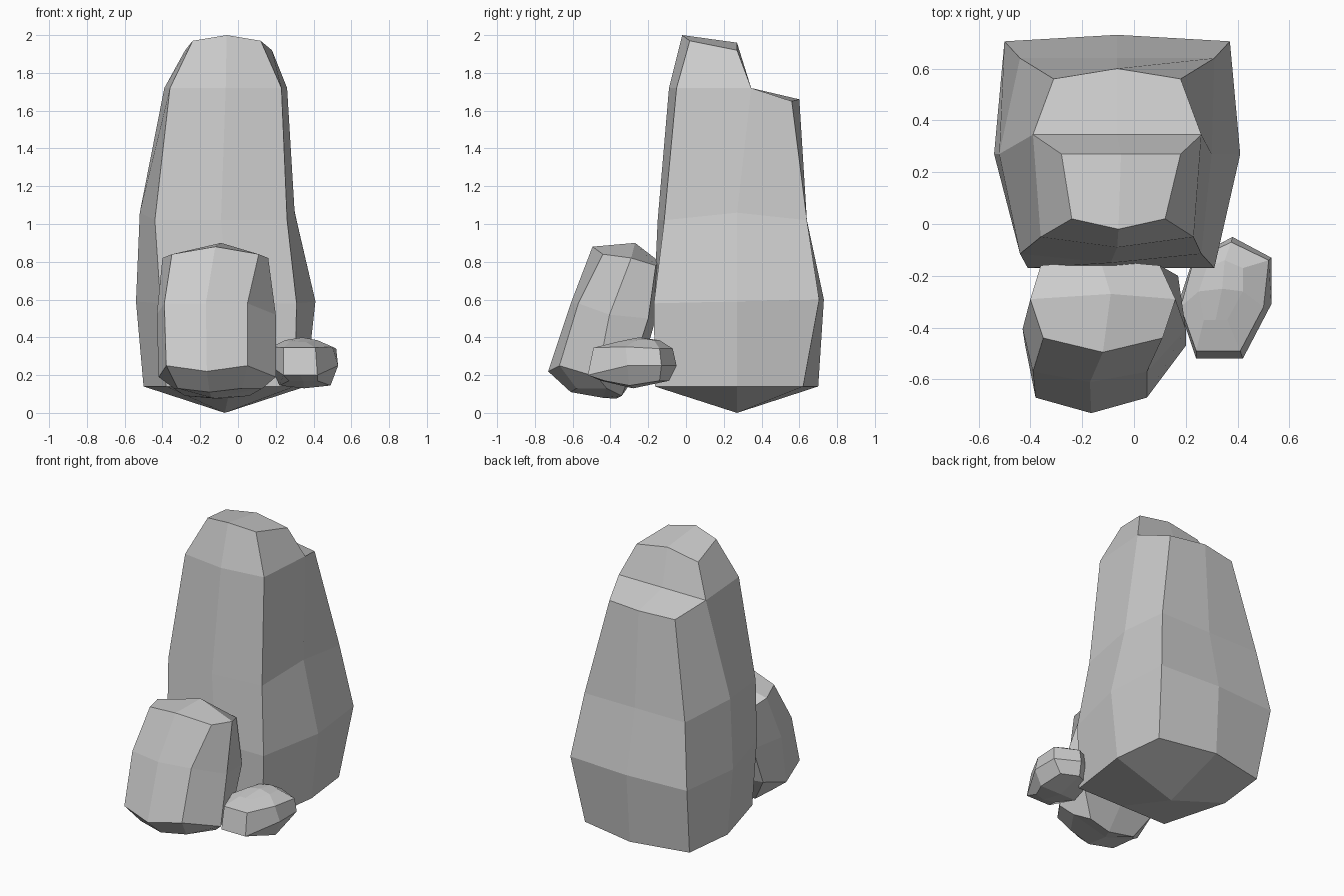
import bpy, bmesh


def row_points(xl, xr, y, z, dy=0, dz=0):
    """Left, middle and right point; the middle one bows by dy, dz."""
    return [(xl, y, z), ((xl + xr) / 2, y + dy, z + dz), (xr, y, z)]


def make_rock(name, rings, bottom, top):
    """Loft eight-sided rings, each given as front, side and back rows."""
    bm = bmesh.new()
    loops = []
    for front, side, back in rings:
        f, s, b = (row_points(*r) for r in (front, side, back))
        loop = f + [s[2]] + b[::-1] + [s[0]]
        loops.append([bm.verts.new(p) for p in loop])
    for lo, hi in zip(loops, loops[1:]):
        for i in range(8):
            j = (i + 1) % 8
            bm.faces.new((lo[i], lo[j], hi[j], hi[i]))
    # Close each end with four quads around a centre point
    for loop, centre in ((loops[0], bottom), (loops[-1], top)):
        c = bm.verts.new(centre)
        for i in (1, 3, 5, 7):
            bm.faces.new((c, loop[i], loop[(i + 1) % 8], loop[(i + 2) % 8]))
    # Drop collapsed faces where a ring folds onto the one below
    flat = [f for f in bm.faces if f.calc_area() < 1e-6]
    bmesh.ops.delete(bm, geom=flat, context='FACES')
    bmesh.ops.remove_doubles(bm, verts=bm.verts[:], dist=1e-4)
    bmesh.ops.recalc_face_normals(bm, faces=bm.faces[:])
    mesh = bpy.data.meshes.new(name)
    bm.to_mesh(mesh)
    bm.free()
    obj = bpy.data.objects.new(name, mesh)
    bpy.context.collection.objects.link(obj)
    return obj


# Tall standing rock; the last ring folds down to form the ledge at the back
tall = [
    ((-.38, .30, -.165, .14), (-.50, .36, .27, .14), (-.46, .32, .62, .14, .08)),
    ((-.41, .31, -.17, .58), (-.54, .41, .27, .59), (-.50, .37, .705, .60, .025)),
    ((-.44, .26, -.115, 1.02, -.035), (-.52, .30, .27, 1.06), (-.44, .31, .64, 1.02)),
    ((-.36, .23, -.05, 1.72, -.04), (-.39, .26, .345, 1.72), (-.31, .18, .56, 1.65, .04, .01)),
    ((-.24, .12, .02, 1.97, -.04, .03), (-.28, .18, .27, 1.92), (-.39, .26, .345, 1.72)),
]
make_rock("tall_rock", tall, (-.07, .27, 0), (-.05, .27, 1.96))

# Medium rock leaning against the front
medium = [
    ((-.32, .02, -.58, .13, -.03, -.02), (-.34, .13, -.42, .13), (-.28, .06, -.34, .09, -.03, -.015)),
    ((-.38, .05, -.67, .25, -.06, -.03), (-.42, .20, -.47, .19), (-.38, .16, -.28, .25, .05)),
    ((-.39, .05, -.57, .58, -.04), (-.43, .20, -.405, .52), (-.36, .17, -.20, .50, .04)),
    ((-.35, .11, -.44, .84, -.055, .04), (-.40, .16, -.29, .82), (-.36, .10, -.16, .78, .02, .02)),
]
make_rock("medium_rock", medium, (-.14, -.44, .08), (-.09, -.27, .90))

# Small rock at the side
small = [
    ((.27, .42, -.43, .17, -.02), (.22, .49, -.30, .145), (.25, .47, -.14, .17, .05)),
    ((.24, .42, -.52, .20), (.17, .53, -.31, .25), (.23, .53, -.13, .25, .08)),
    ((.24, .41, -.49, .345), (.18, .50, -.32, .35), (.23, .52, -.14, .34, .07)),
    ((.27, .36, -.37, .375), (.25, .42, -.26, .385), (.28, .42, -.17, .385, .03)),
]
make_rock("small_rock", small, (.35, -.28, .13), (.34, -.25, .40))
